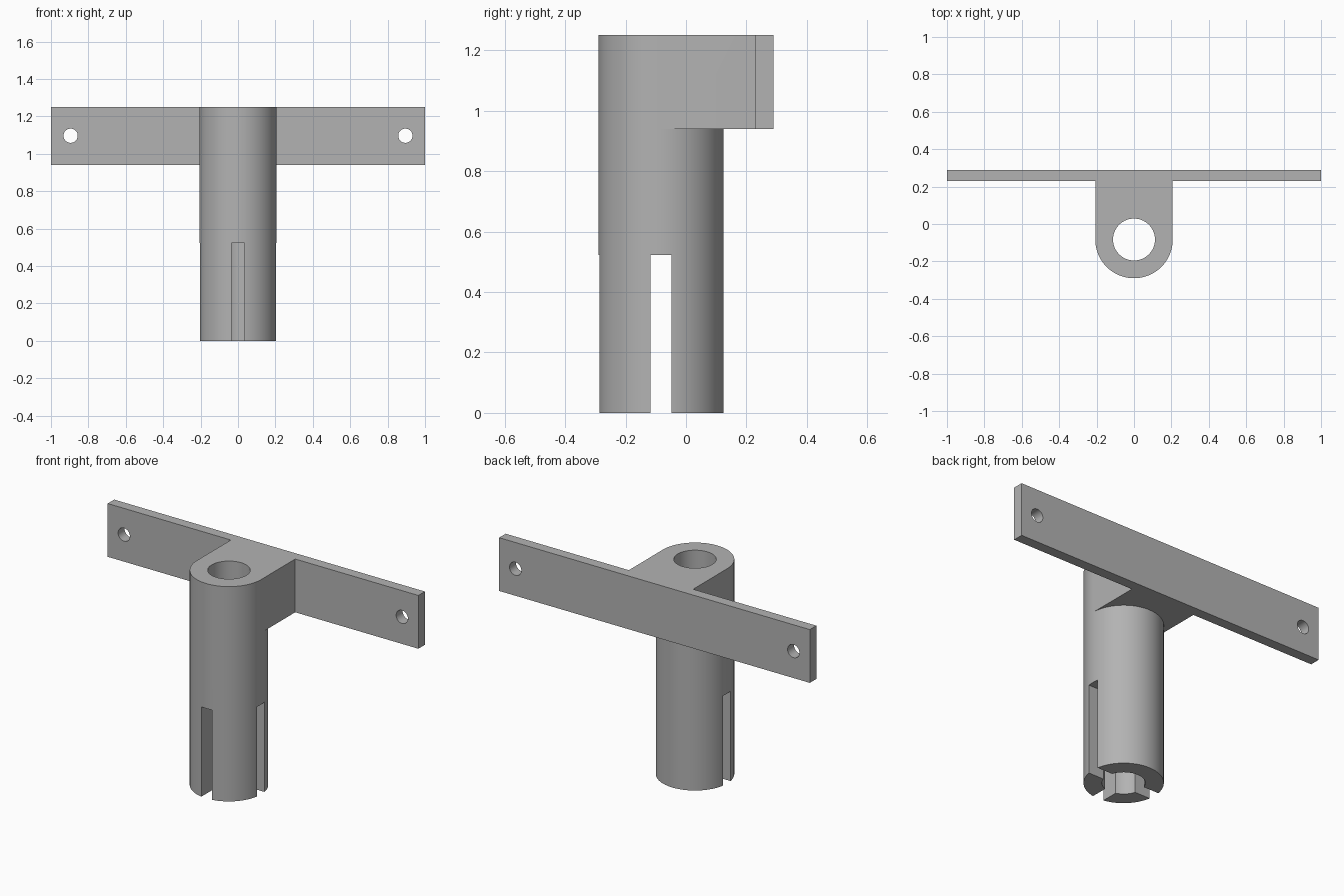
import bpy
import bmesh
import math

TOP, HEAD_Z, SLOT_Z = 1.25, 0.94, 0.523
AXIS_Y, TUBE_R, BORE_R = -0.083, 0.207, 0.112
PLATE_FRONT, PLATE_BACK = 0.23, 0.29
SEGMENTS = 96

default = bpy.data.objects.get("Cube")
if default:
    bpy.data.objects.remove(default, do_unlink=True)

grey = bpy.data.materials.new("plain grey")
grey.use_nodes = True
grey.diffuse_color = (0.45, 0.45, 0.45, 1)
grey.node_tree.nodes["Principled BSDF"].inputs["Base Color"].default_value = grey.diffuse_color


def prism(name, outline, z0, z1):
    """Extrude a counter-clockwise outline from z0 up to z1."""
    bm = bmesh.new()
    base = bm.faces.new([bm.verts.new((x, y, z0)) for x, y in outline])
    up = bmesh.ops.extrude_face_region(bm, geom=[base], use_keep_orig=True)["geom"]
    bmesh.ops.translate(bm, vec=(0, 0, z1 - z0),
                        verts=[v for v in up if isinstance(v, bmesh.types.BMVert)])
    bmesh.ops.recalc_face_normals(bm, faces=bm.faces[:])
    mesh = bpy.data.meshes.new(name)
    bm.to_mesh(mesh)
    bm.free()
    mesh.materials.append(grey)
    obj = bpy.data.objects.new(name, mesh)
    bpy.context.collection.objects.link(obj)
    return obj


def arc(radius, start, end, count, y=AXIS_Y):
    angles = [start + (end - start) * i / count for i in range(count + 1)]
    return [(radius * math.cos(a), y + radius * math.sin(a)) for a in angles]


def circle(radius, y=AXIS_Y, count=SEGMENTS):
    return arc(radius, 0, math.tau, count, y)[:-1]


def box(x0, x1, y0, y1):
    return [(x0, y0), (x1, y0), (x1, y1), (x0, y1)]


def combine(target, other, operation):
    mod = target.modifiers.new(operation.lower(), 'BOOLEAN')
    mod.operation, mod.solver, mod.object = operation, 'EXACT', other
    bpy.context.view_layer.objects.active = target
    bpy.ops.object.modifier_apply(modifier=mod.name)
    bpy.data.objects.remove(other, do_unlink=True)


# Head: rounded front, straight web and wide mounting plate in one profile
head = arc(TUBE_R, math.pi, math.tau, SEGMENTS // 2) + [
    (TUBE_R, PLATE_FRONT), (1, PLATE_FRONT), (1, PLATE_BACK),
    (-1, PLATE_BACK), (-1, PLATE_FRONT), (-TUBE_R, PLATE_FRONT)]
bracket = prism("tube_bracket", head, HEAD_Z, TOP)

# Tube hanging below the head
combine(bracket, prism("tube", circle(TUBE_R), 0, HEAD_Z), 'UNION')

# Bore through the whole tube
combine(bracket, prism("bore_cutter", circle(BORE_R), -0.1, TOP + 0.1), 'DIFFERENCE')

# Slots at the lower end: both sides and the front
for outline in (box(-0.4, 0.4, AXIS_Y - 0.035, AXIS_Y + 0.035),
                box(-0.035, 0.035, -0.4, AXIS_Y)):
    combine(bracket, prism("slot_cutter", outline, -0.1, SLOT_Z), 'DIFFERENCE')

# Screw holes near the plate ends
for side in (-1, 1):
    cutter = prism("screw_hole_cutter", circle(0.038, 0, 48), -0.2, 0.2)
    cutter.rotation_euler.x = math.pi / 2
    cutter.location = (side * 0.895, PLATE_BACK, 1.097)
    combine(bracket, cutter, 'DIFFERENCE')

bpy.ops.object.select_all(action='DESELECT')
bracket.select_set(True)
bpy.context.view_layer.objects.active = bracket
bpy.ops.object.shade_smooth_by_angle(angle=math.radians(30))
